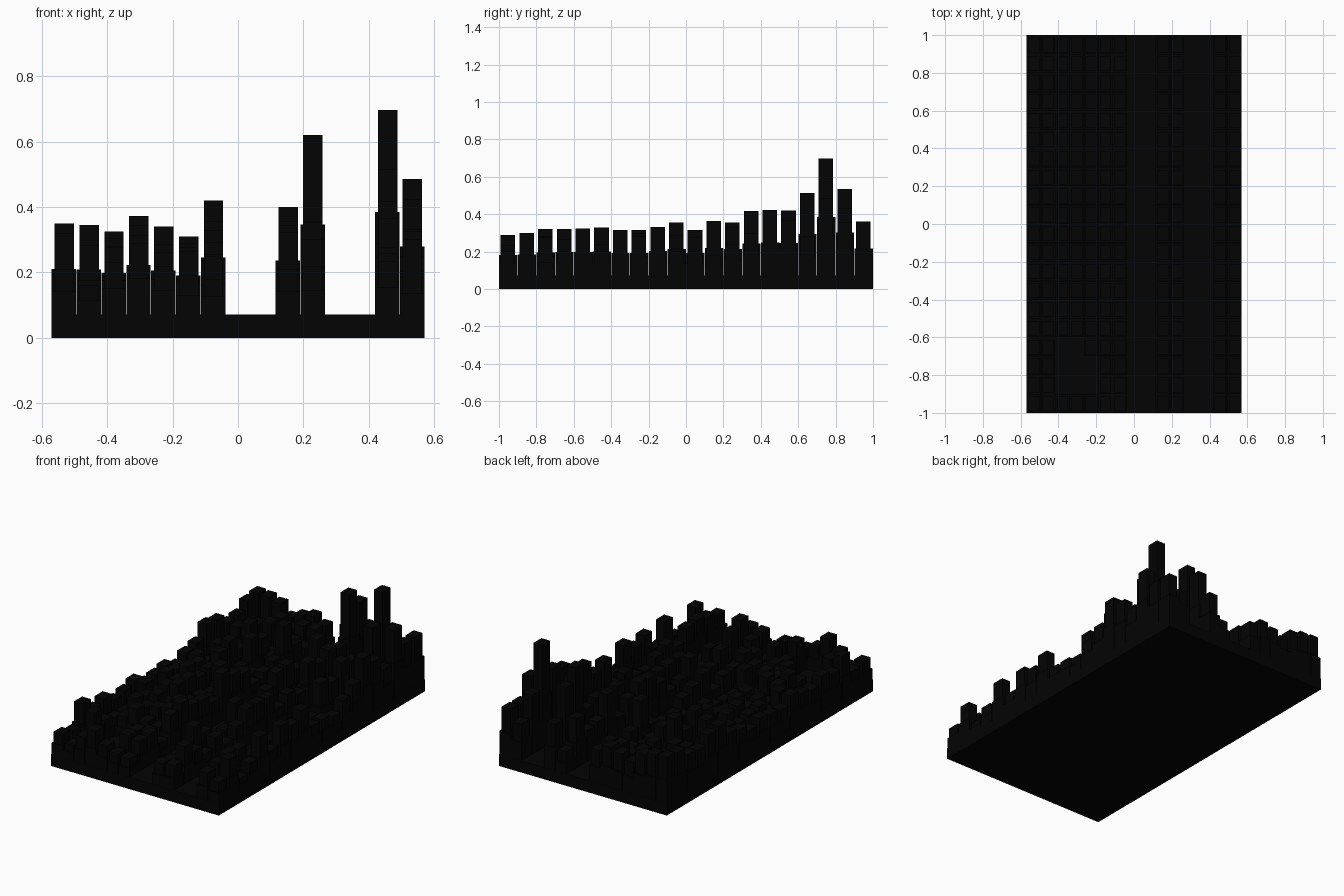
import bpy, bmesh, random
from mathutils import Matrix, Vector

if "Cube" in bpy.data.objects:
    bpy.data.objects.remove(bpy.data.objects["Cube"])

random.seed(7)
CX, CY, PLATE = 0.076, 0.1, 0.072        # cell size and plate thickness
NX, NY = 15, 20
STREETS = {7, 8, 11, 12}                 # empty avenues (columns)
PARK = {(i, j) for i in (2, 3, 4) for j in (1, 2)} | {(2, 3), (3, 3)}

# tallest building of each column / row, read from front and side silhouettes
col_max = dict(zip([i for i in range(NX) if i not in STREETS],
                   [.35, .345, .325, .372, .34, .31, .42, .42, .62, .697, .485]))
row_max = [.29, .30, .32, .322, .325, .328, .315, .315, .333, .357,
           .315, .365, .357, .418, .424, .422, .515, .697, .535, .362]

# heights readable in the angled views
known = {(10, 17): .62, (13, 17): .697, (10, 18): .535, (13, 16): .515,
         (13, 18): .43, (13, 13): .418, (13, 11): .365, (13, 15): .36,
         (6, 15): .42, (9, 15): .40, (3, 15): .372, (4, 14): .34, (9, 12): .357,
         (10, 1): .30, (6, 1): .25, (9, 3): .322, (6, 5): .328, (9, 7): .315,
         (6, 9): .357, (6, 10): .315, (6, 18): .285}
left = [.21, .19, .32, .25, .276, .227, .245, .27, .22, .23,
        .245, .21, .25, .27, .35, .337, .28, .29, .34, .35]
right = [.20, .30, .145, .20, .325, .20, .315, .28, .333, .20,
         .20, .18, .24, .30, .424, .367, .28, .485, .36, .362]
for j in range(NY):
    known[0, j] = left[j]
    known[14, j] = right[j]
for i, f, b in zip((1, 2, 3, 4, 5, 6, 9, 10, 13),
                   (.16, .23, .29, .22, .19, .18, .21, .22, .235),
                   (.345, .325, .26, .29, .31, .27, .20, .35, .29)):
    known[i, 0] = f
    known[i, NY - 1] = b


def add_box(bm, x, y, w, d, z0, z1):
    m = Matrix.Translation((x, y, (z0 + z1) / 2)) @ Matrix.Diagonal(Vector((w, d, z1 - z0, 1)))
    bmesh.ops.create_cube(bm, size=1, matrix=m)


dark = bpy.data.materials.new("near_black")
dark.diffuse_color = (0.001, 0.001, 0.001, 1)
dark.use_nodes = True
dark.node_tree.nodes["Principled BSDF"].inputs["Base Color"].default_value = dark.diffuse_color


def finish(bm, name):
    me = bpy.data.meshes.new(name)
    bm.to_mesh(me)
    bm.free()
    me.materials.append(dark)
    bpy.context.collection.objects.link(bpy.data.objects.new(name, me))


# ground plate
plate = bmesh.new()
add_box(plate, 0, 0, NX * CX, NY * CY, 0, PLATE)
finish(plate, "ground_plate")

# each block: wide podium to half height, narrower tower above
podiums, towers = bmesh.new(), bmesh.new()
for i, cmax in col_max.items():
    for j in range(NY):
        if (i, j) in PARK:
            continue
        cap = min(cmax, row_max[j])
        h = known.get((i, j), cap * random.uniform(.48, 0.95))
        x, y = (i + .5 - NX / 2) * CX, (j + .5 - NY / 2) * CY
        mid = PLATE + (h - PLATE) / 2
        add_box(podiums, x, y, CX * .98, CY * .98, PLATE, mid)
        add_box(towers, x + .001, y - .002, CX * .78, CY * .78, mid, h)
finish(podiums, "building_podiums")
finish(towers, "building_towers")
